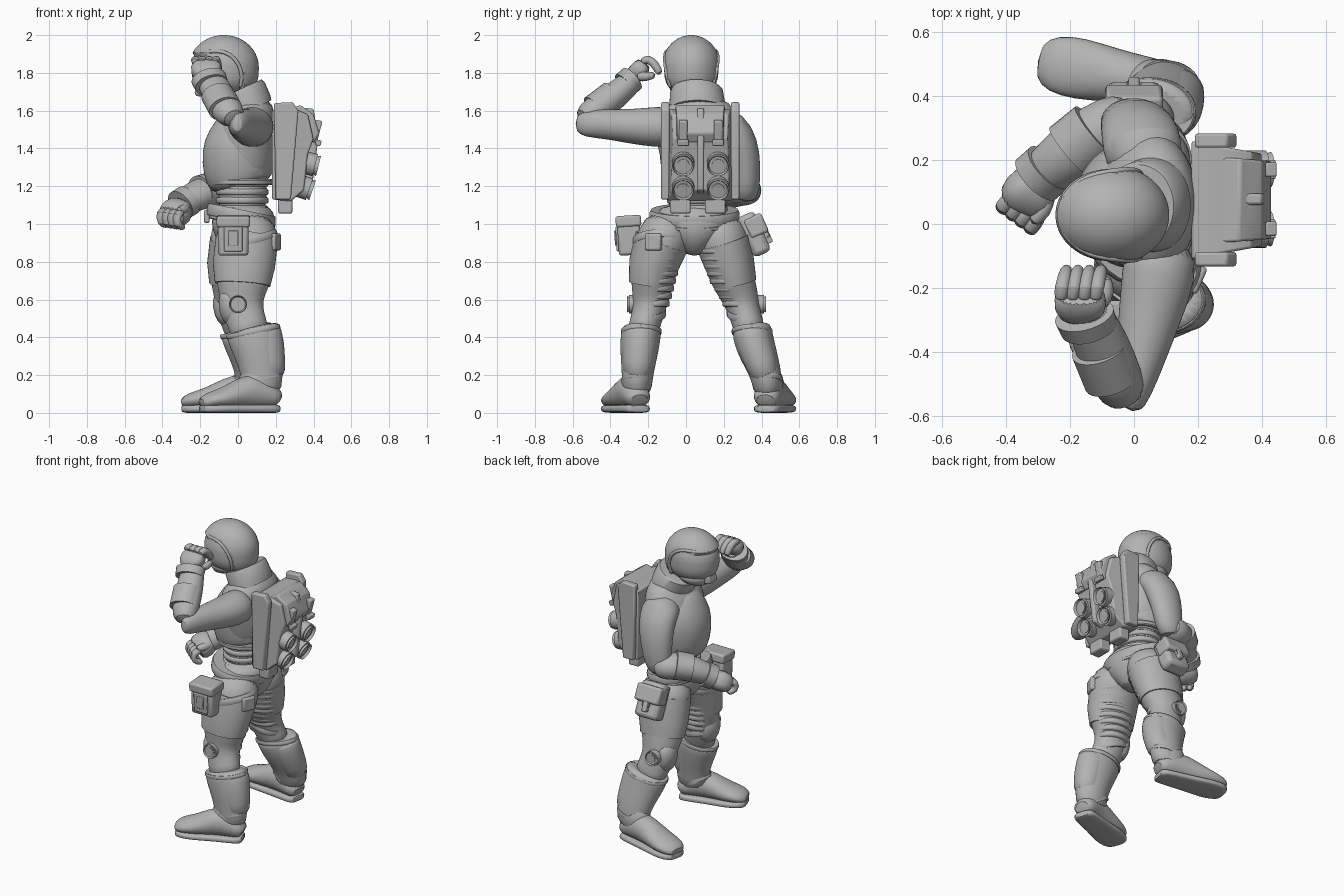
import bpy, bmesh, math
from mathutils import Vector, Matrix

cube = bpy.data.objects.get("Cube")
if cube:
    bpy.data.objects.remove(cube)

grey = bpy.data.materials.new("plain grey")
grey.use_nodes = True
grey.diffuse_color = (.45, .45, .45, 1)
grey.node_tree.nodes["Principled BSDF"].inputs["Base Color"].default_value = grey.diffuse_color
parts = []


def finish(name, bm, bevel=0, smooth=0):
    """Turn a bmesh into a named object with optional modifiers."""
    bmesh.ops.recalc_face_normals(bm, faces=bm.faces)
    mesh = bpy.data.meshes.new(name)
    bm.to_mesh(mesh)
    bm.free()
    mesh.materials.append(grey)
    obj = bpy.data.objects.new(name, mesh)
    bpy.context.collection.objects.link(obj)
    if bevel:
        mod = obj.modifiers.new("bevel", "BEVEL")
        mod.width, mod.segments = bevel, 2
    if smooth:
        mod = obj.modifiers.new("smooth", "SUBSURF")
        mod.levels = mod.render_levels = smooth
    parts.append(obj)
    return obj


def tube(name, points, ref=(1, 0, 0), square=1, smooth=1, sides=24):
    """Loft ellipses along points (x, y, z, radius along ref, radius across)."""
    bm = bmesh.new()
    centres = [Vector(p[:3]) for p in points]
    rings, last = [], len(points) - 1
    for i, p in enumerate(points):
        tangent = (centres[min(i + 1, last)] - centres[max(i - 1, 0)]).normalized()
        ref_vec = Vector(ref)
        u = (ref_vec - tangent * ref_vec.dot(tangent)).normalized()
        v = tangent.cross(u)
        ring = []
        for k in range(sides):
            angle = math.tau * k / sides
            c, s = math.cos(angle), math.sin(angle)
            c = math.copysign(abs(c) ** square, c)
            s = math.copysign(abs(s) ** square, s)
            ring.append(bm.verts.new(centres[i] + u * (c * p[3]) + v * (s * p[4])))
        rings.append(ring)
    for a, b in zip(rings, rings[1:]):
        for k in range(sides):
            n = (k + 1) % sides
            bm.faces.new((a[k], a[n], b[n], b[k]))
    bm.faces.new(rings[0])
    bm.faces.new(rings[-1])
    return finish(name, bm, smooth=smooth)


def band(name, x, y, z, rx, ry, height, tilt=0, smooth=0):
    """A short upright band, tilted by sliding its top sideways in x."""
    h = height / 2
    return tube(name, [(x - tilt * h, y, z - h, rx * .97, ry * .97), (x - tilt * h * .6, y, z - h * .6, rx, ry),
                       (x + tilt * h * .6, y, z + h * .6, rx, ry), (x + tilt * h, y, z + h, rx * .97, ry * .97)],
                smooth=smooth, sides=32)


def box(name, centre, size, rot=(0, 0, 0), bevel=.01):
    bm = bmesh.new()
    bmesh.ops.create_cube(bm, size=1)
    turn = Matrix.Rotation(rot[2], 4, "Z") @ Matrix.Rotation(rot[1], 4, "Y") @ Matrix.Rotation(rot[0], 4, "X")
    bm.transform(Matrix.Translation(centre) @ turn @ Matrix.Diagonal((*size, 1)))
    return finish(name, bm, bevel)


def prism(name, profile, y0, y1, bevel=.008, taper=0):
    """Extrude an (x, z) side profile across y, narrowing towards the rear."""
    bm = bmesh.new()
    face = bm.faces.new([bm.verts.new((x, y0, z)) for x, z in profile])
    moved = bmesh.ops.extrude_face_region(bm, geom=[face])["geom"]
    bmesh.ops.translate(bm, vec=(0, y1 - y0, 0), verts=[g for g in moved if isinstance(g, bmesh.types.BMVert)])
    mid, front = (y0 + y1) / 2, min(x for x, z in profile)
    for v in bm.verts:
        v.co.y = mid + (v.co.y - mid) * (1 - taper * (v.co.x - front))
    return finish(name, bm, bevel)


def disc(name, centre, radius, depth, axis):
    """Dished disc: a drum with a hub and a raised lip."""
    c, a = Vector(centre), Vector(axis).normalized()
    for label, r, d in (("_drum", radius, depth), ("_hub", radius * .55, depth * 1.15)):
        ends = [c - a * d / 2, c + a * d / 2]
        tube(name + label, [(*e, r, r) for e in ends], ref=(0, 0, 1), smooth=0)
    bm = bmesh.new()
    bmesh.ops.create_circle(bm, segments=24, radius=radius * .8)
    edges = bmesh.ops.extrude_edge_only(bm, edges=bm.edges[:])["geom"]
    for v in [g for g in edges if isinstance(g, bmesh.types.BMVert)]:
        v.co *= 1.15
        v.co.z += depth * .25
    bm.transform(Matrix.Translation(c + a * depth / 2) @ a.to_track_quat("Z", "Y").to_matrix().to_4x4())
    finish(name + "_lip", bm)


# Legs: z, x, depth radius, width radius, left y, right y
thigh = [(1.03, .04, .15, .12, -.07, .16), (.93, .05, .165, .15, -.115, .185), (.8, .035, .165, .13, -.165, .225),
         (.7, .028, .147, .115, -.178, .25), (.62, .02, .12, .1, -.185, .285), (.55, .025, .107, .085, -.195, .305),
         (.46, .05, .105, .083, -.22, .33), (.4, .08, .1, .08, -.24, .35)]
greave = [(.45, .075, .14, .1, -.235, .345), (.43, .08, .145, .107, -.237, .35), (.36, .1, .14, .105, -.245, .365),
          (.27, .118, .12, .094, -.252, .4), (.18, .128, .108, .08, -.258, .43), (.09, .125, .105, .08, -.262, .435)]
# Foot: distance along heel-to-toe, height radius, width radius
foot = [(0, .04, .055), (.06, .06, .072), (.3, .1, .078), (.5, .08, .084), (.72, .053, .098), (.9, .043, .09), (1, .025, .055)]

for name, col, out, shift in (("left", 4, -1, 0), ("right", 5, 1, -.03)):
    tube(name + "_thigh", [(r[1] + shift, r[col], r[0], r[2], r[3]) for r in thigh])
    # Outer thigh plate with a hard lower edge
    tube(name + "_thigh_plate", [(r[1] + shift - .004, r[col] + out * .012, r[0] - .02, r[2], r[3] * .98)
                                 for r in thigh[1:4]], smooth=0, sides=40)
    tube(name + "_greave", [(r[1] + shift, r[col], r[0], r[2], r[3]) for r in greave])
    for r in (greave[1], greave[4]):
        band(name + "_greave_rim", r[1] + shift, r[col], r[0], r[2] * 1.01, r[3] * 1.01, .025, -.2)
    # Raised calf plate behind the shin
    tube(name + "_calf_plate", [(r[1] + shift + .045, r[col], r[0] - .01, r[2] * .74, r[3] * .9) for r in greave[:5]])
    # Padded ribs on the inner thigh
    for i in range(8):
        t = i / 7
        z = .86 - .28 * t
        a, b = next((a, b) for a, b in zip(thigh, thigh[1:]) if a[0] >= z >= b[0])
        f = (a[0] - z) / (a[0] - b[0])
        x, rx, ry, y = (a[k] + (b[k] - a[k]) * f for k in (1, 2, 3, col))
        band(name + "_thigh_rib", x + shift + .008, y - out * .024, z, rx * .91, ry * .88, .042, 0, 1)
    # Knee guard, strap and side joint
    k = thigh[5]
    tube(name + "_knee_guard", [(shift - .04, k[col], .66, .04, .055), (shift - .05, k[col], .6, .06, .08),
                                (shift - .04, k[col], .53, .06, .075), (shift - .01, k[col], .47, .05, .055)])
    band(name + "_knee_strap", shift + .025, k[col], .53, .115, .09, .035, .3)
    disc(name + "_knee_joint", (shift, k[col] + out * .088, .575), .048, .04, (0, out, 0))
    # Boot
    heel, toe = (Vector((.215, -.245)), Vector((-.2, -.385))) if out < 0 else (Vector((.165, .42)), Vector((-.3, .51)))
    path = [(*heel.lerp(toe, d), h, w) for d, h, w in foot]
    tube(name + "_boot", [(x, y, h + .022, h, w) for x, y, h, w in path], ref=(0, 0, 1))
    tube(name + "_sole", [(x, y, .022, .022, w * 1.0) for x, y, h, w in path], ref=(0, 0, 1), square=.6)
    band(name + "_ankle_cuff", .105 + shift, greave[5][col], .16, .1, .08, .05, .6)

# Hips, waist and belt
tube("pelvis", [(.06, .045, .83, .06, .04), (.055, .045, .9, .14, .12), (.04, .045, .97, .17, .22),
                (.02, .05, 1.04, .17, .22), (.02, .055, 1.1, .14, .16)])
tube("waist", [(.02, .055, 1.02, .13, .16), (.025, .06, 1.15, .125, .145), (.02, .06, 1.28, .14, .17)])
for i in range(4):
    band("waist_rib", .022, .06, 1.08 + i * .045, .14, .162, .042, 0, 1)
band("belt", .015, .045, 1.045, .185, .238, .06, .2)
band("belt_lower_edge", .02, .045, 1.005, .178, .23, .02, .2)
box("belt_buckle", (-.165, .045, 1.04), (.03, .11, .07))
band("left_thigh_strap", .043, -.13, .905, .172, .152, .04, -.3)
box("left_strap_pouch", (.19, -.17, .905), (.05, .09, .09), (0, 0, -.4))

# Hip pouches
box("left_hip_pouch", (-.025, -.3, .925), (.16, .12, .18), (.06, 0, 0), .015)
box("left_pouch_lid", (-.025, -.305, 1.015), (.175, .135, .06), (.06, 0, 0), .012)
box("left_pouch_panel", (-.025, -.363, .92), (.1, .015, .13), (.06, 0, 0), .005)
box("left_pouch_latch", (-.025, -.372, .925), (.05, .012, .08), (.06, 0, 0), .004)
lean = (.42, 0, 0)
box("right_satchel", (.0, .36, .945), (.17, .1, .23), lean, .025)
box("right_satchel_flap", (.0, .37, .99), (.18, .105, .11), lean, .015)
box("right_satchel_strap", (.0, .385, .955), (.035, .1, .15), lean, .006)
disc("right_satchel_clasp", (.0, .428, .945), .025, .015, (0, .9, .4))

# Torso and breastplate
tube("torso", [(.03, .06, 1.2, .14, .16), (.03, .06, 1.32, .165, .19), (.035, .06, 1.44, .17, .22),
               (.05, .065, 1.53, .155, .235), (.075, .065, 1.6, .125, .2), (.07, .06, 1.67, .1, .13)])
tube("breastplate", [(.02, .06, 1.2, .155, .165), (.008, .06, 1.23, .18, .18), (.0, .06, 1.33, .195, .2),
                     (.002, .06, 1.42, .188, .205), (.025, .06, 1.5, .155, .18), (.05, .06, 1.58, .12, .14)])
band("breastplate_hem", .015, .06, 1.222, .175, .182, .03)
tube("collar", [(.065, .06, 1.6, .125, .15), (.05, .06, 1.63, .132, .148), (.022, .055, 1.7, .13, .14),
                (.015, .055, 1.715, .12, .13)], smooth=0, sides=40)
tube("neck", [(.04, .05, 1.6, .085, .09), (-.02, .035, 1.76, .085, .09)])

# Helmet: fuller below the crown, with the face set back behind the shell edge
head, size = Vector((-.075, .028, 1.83)), Vector((.185, .156, .17))


def girth(z):
    """Horizontal radius of the unit helmet at height z."""
    return max(0, 1 - (abs(z) ** 3 if z < 0 else z * z)) ** .5


bm = bmesh.new()
bmesh.ops.create_uvsphere(bm, u_segments=72, v_segments=40, radius=1)
for v in bm.verts:
    flat = math.hypot(v.co.x, v.co.y)
    if flat > .001:
        v.co.xy *= girth(v.co.z) / flat
    cheek = ((v.co.x + .15) / .7) ** 2 + ((v.co.z + .4) / .92) ** 2 < 1
    brow = v.co.x < -.15 and v.co.z < .45
    if cheek or brow:
        v.co *= .92
    v.co.z = max(v.co.z, -.75)
bm.transform(Matrix.Translation(head) @ Matrix.Diagonal((*size, 1)))
finish("helmet", bm)
tube("jaw_guard", [(-.085, .03, 1.655, .085, .08), (-.095, .03, 1.69, .11, .11), (-.09, .03, 1.75, .125, .135)])
box("mouth_guard", (-.2, .03, 1.71), (.05, .09, .07), (0, .25, 0), .015)
rim = [(-.86, .45), (-.5, .47), (-.15, .53), (.2, .4), (.43, .12), (.55, -.3), (.45, -.68)]
for name, side in (("left", -1), ("right", 1)):
    path = []
    for a, b in rim:
        c = math.sqrt(max(0, girth(b) ** 2 - a * a)) * side
        path.append((*(head + Vector((a, c, b)) * size), .011, .011))
    tube(name + "_helmet_rim", path, ref=(0, 1, 0), sides=10)

# Left arm, raised to the brow
tube("left_sleeve", [(.08, -.05, 1.51, .11, .11), (.08, -.16, 1.515, .118, .108), (.05, -.28, 1.515, .1, .093),
                     (.02, -.42, 1.53, .078, .08), (0, -.54, 1.53, .05, .07), (-.005, -.585, 1.53, .025, .04)])
tube("left_bracer", [(-.015, -.56, 1.55, .06, .055), (-.055, -.49, 1.595, .088, .078), (-.1, -.38, 1.675, .088, .075),
                     (-.135, -.3, 1.745, .078, .065), (-.15, -.27, 1.775, .07, .058)])
tube("left_bracer_plate", [(-.07, -.49, 1.61, .087, .075), (-.11, -.39, 1.685, .088, .075)], smooth=0)
tube("left_cuff", [(-.14, -.325, 1.735, .09, .072), (-.155, -.285, 1.77, .095, .072)], smooth=0)
tube("left_palm", [(-.155, -.29, 1.77, .065, .05), (-.17, -.25, 1.81, .085, .052), (-.168, -.215, 1.86, .08, .042)], square=.7)
for i in range(4):
    x = -.23 + .036 * i
    tube("left_finger", [(x, -.24, 1.855, .022, .022), (x + .005, -.2, 1.88, .024, .025),
                         (x + .015, -.16, 1.84, .023, .025), (x + .022, -.135, 1.79, .019, .019)], sides=12)
tube("left_thumb", [(-.11, -.26, 1.78, .028, .028), (-.08, -.21, 1.78, .026, .026), (-.09, -.16, 1.79, .018, .018)], sides=12)

# Right arm, bent forward at the waist
tube("right_sleeve", [(.04, .16, 1.52, .12, .1), (.025, .25, 1.51, .125, .1), (.015, .3, 1.42, .12, .088),
                      (.0, .318, 1.3, .105, .078), (-.015, .32, 1.19, .092, .072), (-.03, .31, 1.12, .06, .06)])
tube("right_bracer", [(-.0, .35, 1.17, .06, .06), (-.06, .325, 1.18, .09, .085), (-.16, .25, 1.18, .1, .09),
                      (-.27, .165, 1.125, .082, .072), (-.3, .14, 1.1, .07, .06)])
tube("right_bracer_plate", [(-.12, .29, 1.19, .1, .09), (-.2, .225, 1.17, .1, .086)], smooth=0)
tube("right_cuff", [(-.265, .175, 1.125, .09, .08), (-.305, .14, 1.1, .09, .078)], smooth=0)
tube("right_palm", [(-.29, .15, 1.1, .065, .058), (-.325, .1, 1.065, .088, .068), (-.355, .045, 1.035, .085, .06)], square=.75)
for i in range(4):
    base = Vector((-.342, .045, 1.035)) + Vector((.68, -.5, -.1)) * (i - 1.3) * .042
    curl = [((0, .02, .035), .024), ((-.035, -.025, .02), .026), ((-.03, -.025, -.035), .025), ((.01, .02, -.05), .02)]
    tube("right_finger", [(*(base + Vector(offset)), r, r) for offset, r in curl], ref=(.7, -.7, 0), sides=12)
tube("right_thumb", [(-.27, .09, 1.08, .028, .028), (-.28, .04, 1.08, .027, .027), (-.32, .0, 1.07, .02, .02)], sides=12)

# Backpack
prism("pack_body", [(.18, 1.13), (.18, 1.6), (.3, 1.61), (.37, 1.58), (.4, 1.45), (.37, 1.37), (.35, 1.18), (.28, 1.12)],
      -.11, .26, taper=1)
prism("pack_top_flap", [(.26, 1.5), (.26, 1.6), (.33, 1.63), (.4, 1.58), (.43, 1.48), (.4, 1.43)], -.06, .21, taper=.6)
for y in (-.11, .26):
    prism("pack_side_rail", [(.2, 1.13), (.19, 1.64), (.29, 1.645), (.32, 1.6), (.28, 1.13)], y - .022, y + .022)
prism("pack_spine", [(.3, 1.15), (.3, 1.62), (.4, 1.61), (.425, 1.45), (.39, 1.18)], .06, .095)
for y in (-.015, .17):
    box("pack_strap", (.415, y, 1.49), (.035, .045, .12), (0, .25, 0), .006)
    box("pack_buckle", (.425, y, 1.43), (.03, .06, .03), (0, .25, 0), .005)
    box("pack_foot", (.25, y - .015, 1.1), (.075, .11, .09))
    disc("upper_canister", (.375, y, 1.32), .06, .07, (1, 0, -.25))
    disc("lower_canister", (.345, y, 1.195), .06, .07, (1, 0, -.35))

# Shading
bpy.ops.object.select_all(action="DESELECT")
for obj in parts:
    obj.select_set(True)
bpy.context.view_layer.objects.active = parts[0]
bpy.ops.object.shade_smooth_by_angle(angle=math.radians(40))
